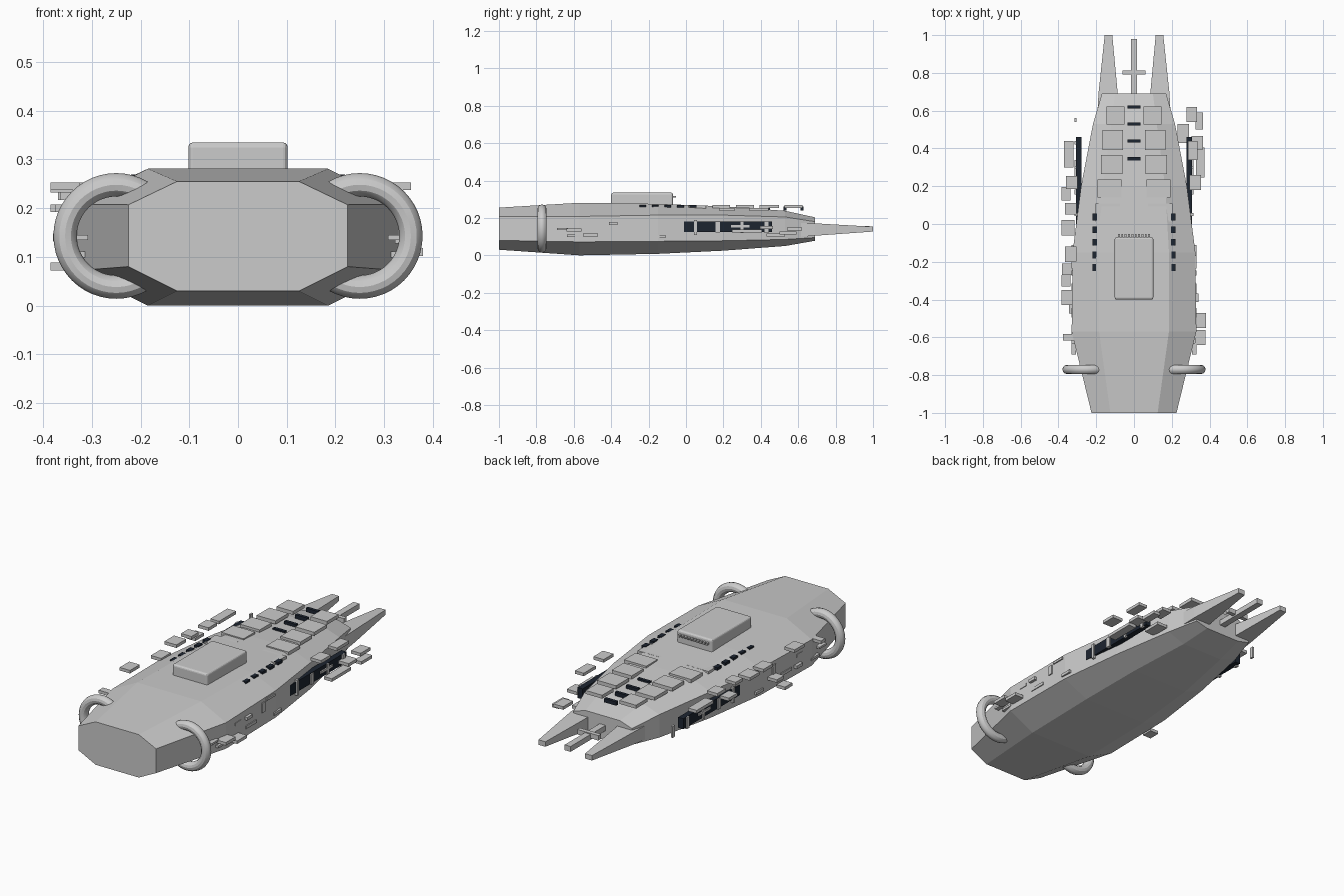
import bpy, bmesh, math

dark = bpy.data.materials.new("dark_panel")
dark.diffuse_color = (0.012, 0.018, 0.03, 1)


def finish(name, bm, mat=None):
    bmesh.ops.recalc_face_normals(bm, faces=bm.faces)
    me = bpy.data.meshes.new(name)
    bm.to_mesh(me)
    bm.free()
    ob = bpy.data.objects.new(name, me)
    bpy.context.collection.objects.link(ob)
    if mat:
        me.materials.append(mat)
    return ob


def loft(name, rings):
    bm = bmesh.new()
    loops = [[bm.verts.new(p) for p in r] for r in rings]
    n = len(loops[0])
    for a, b in zip(loops, loops[1:]):
        for i in range(n):
            bm.faces.new((a[i], a[(i + 1) % n], b[(i + 1) % n], b[i]))
    bm.faces.new(loops[0])
    bm.faces.new(loops[-1][::-1])
    return finish(name, bm)


def box(name, c, s, mat=None):
    bm = bmesh.new()
    bmesh.ops.create_cube(bm, size=1)
    for v in bm.verts:
        v.co = [c[i] + v.co[i] * s[i] for i in range(3)]
    return finish(name, bm, mat)


# Hull: octagonal sections (y, flat half width, half width, bottom, low edge, high edge, top)
sections = [(-1, .125, .225, .03, .08, .207, .255),
            (-.57, .185, .33, 0, .072, .208, .281),
            (-.15, .185, .325, .008, .075, .215, .275),
            (.2, .165, .28, .025, .078, .215, .262),
            (.53, .12, .217, .05, .085, .205, .238),
            (.69, .10, .17, .078, .095, .18, .203)]
loft("hull", [[(-f, y, b), (f, y, b), (w, y, l), (w, y, h), (f, y, t), (-f, y, t),
               (-w, y, h), (-w, y, l)] for y, f, w, b, l, h, t in sections])

# Deck housing with rounded edges and a row of small teeth
house = box("deck_housing", (0, -.235, .295), (.204, .33, .08))
mod = house.modifiers.new("bevel", 'BEVEL')
mod.width = .01
mod.segments = 3
for i in range(10):
    box("housing_tooth", (-.08 + i * .0178, -.063, .313), (.01, .02, .01))

# Stern prongs, engine rings and side window bands on both sides
for s in (-1, 1):
    prong = []
    for y, xc, hx, z, hz in ((.6, .137, .056, .135, .037), (.69, .137, .051, .138, .033), (1, .135, .02, .14, .013)):
        prong.append([(s * xc + dx * hx, y, z + dz * hz) for dx, dz in ((-1, -1), (1, -1), (1, 1), (-1, 1))])
    loft("prong", prong)
    bpy.ops.mesh.primitive_torus_add(location=(s * .25, -.77, .143), rotation=(math.pi / 2, 0, 0),
                                     major_radius=.105, minor_radius=.024,
                                     major_segments=48, minor_segments=12)
    bpy.context.object.name = "side_ring"
    bpy.ops.object.shade_smooth_by_angle()
    box("window_band", (s * .292, .17, .153), (.03, .58, .055), dark)
    for y, w, h in ((.05, .015, .08), (.17, .025, .055), (.3, .015, .06), (.43, .02, .06)):
        box("window_bar", (s * .307, y, .15), (.014, w, h))
    box("window_rail", (s * .308, .29, .155), (.012, .1, .012))
    # Dark deck slots
    for i in range(5):
        box("deck_slot", (s * .208, .037 - i * .067, .262), (.024, .036, .014), dark)
    # Deck tiles
    for y, x, w, d in ((.575, .098, .096, .095), (.445, .112, .11, .105),
                       (.315, .118, .115, .098), (.188, .13, .128, .095), (.06, .14, .13, .095)):
        box("deck_tile", (s * x, y, .261 if y > .1 else .257), (w, d, .018))
    # Shallow plates along the flank
    for y, z, d, h in ((-.66, .14, .06, .01), (-.6, .105, .07, .012), (-.47, .17, .05, .014),
                       (-.36, .12, .09, .016), (-.26, .17, .025, .05), (-.2, .2, .07, .012),
                       (-.14, .1, .06, .015)):
        box("flank_plate", (s * .32, y, z), (.024, d, h))

# Central deck slots
for y in (.62, .53, .44, .345):
    box("centre_slot", (0, y, .25), (.07, .017, .02), dark)

# Stern boom with crossbar
box("stern_boom", (0, .81, .142), (.034, .34, .028))
box("boom_crossbar", (0, .802, .148), (.122, .022, .026))

# Loose outboard plates: x, y, z, width, length
plates = [(.305, .58, .14, .055, .08), (.345, .545, .12, .04, .09), (.26, .48, .11, .06, .1),
          (.335, .43, .15, .06, .07), (.35, .325, .13, .045, .16), (.325, .22, .245, .06, .08),
          (.31, .39, .245, .05, .1), (.31, -.39, .17, .065, .045), (.355, -.51, .11, .05, .08),
          (.35, -.6, .135, .055, .08), (-.345, .37, .225, .05, .14), (-.33, .22, .24, .06, .07),
          (-.36, .16, .2, .05, .07), (-.335, .08, .245, .06, .06), (-.35, -.02, .24, .07, .08),
          (-.335, -.16, .225, .06, .08), (-.35, -.24, .14, .06, .06), (-.36, -.3, .08, .05, .06),
          (-.355, -.39, .245, .06, .08), (-.32, -.45, .12, .05, .05), (-.345, -.6, .2, .06, .035)]
for x, y, z, w, d in plates:
    box("outboard_plate", (x, y, z), (w, d, .016))
box("outboard_fin", (-.31, .55, .15), (.01, .02, .06))
